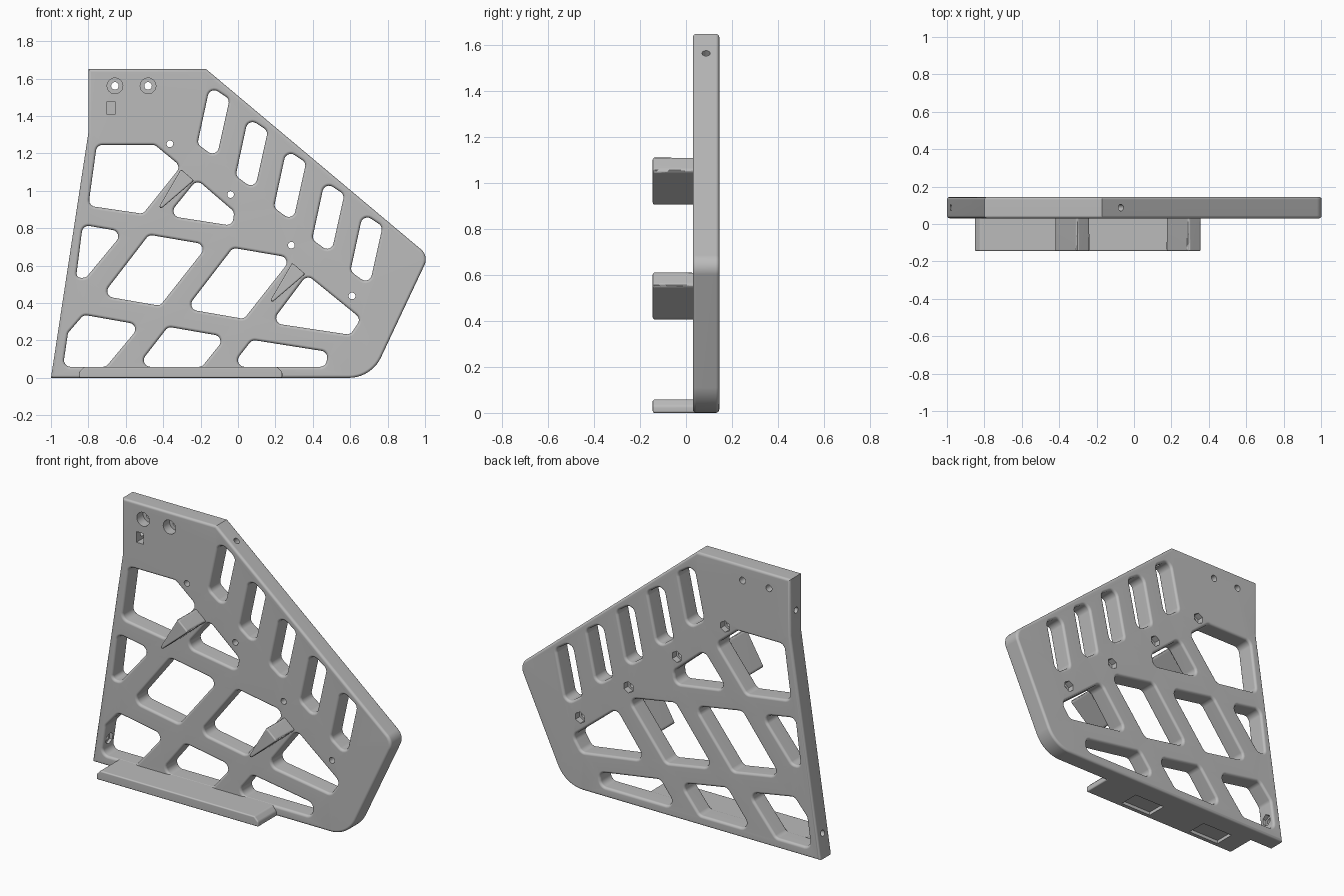
import bpy, bmesh
from math import pi, sin, cos, tan, atan2, radians
from mathutils import Vector

if "Cube" in bpy.data.objects:
    bpy.data.objects.remove(bpy.data.objects["Cube"])

FRONT, BACK, EDGE = 0.03, 0.145, 0.015
TAB_FRONT = -0.145

grey = bpy.data.materials.new("plain_grey")
grey.use_nodes = True
grey.diffuse_color = (0.5, 0.5, 0.5, 1)
grey.node_tree.nodes["Principled BSDF"].inputs["Base Color"].default_value = (0.5, 0.5, 0.5, 1)


def make_object(name, bm):
    bmesh.ops.recalc_face_normals(bm, faces=bm.faces)
    mesh = bpy.data.meshes.new(name)
    bm.to_mesh(mesh)
    bm.free()
    mesh.materials.append(grey)
    obj = bpy.data.objects.new(name, mesh)
    bpy.context.collection.objects.link(obj)
    return obj


def activate(obj):
    bpy.ops.object.select_all(action='DESELECT')
    obj.select_set(True)
    bpy.context.view_layer.objects.active = obj


def finish(obj):
    activate(obj)
    bpy.ops.object.shade_smooth_by_angle(angle=radians(32))
    obj.modifiers.new("even_shading", 'WEIGHTED_NORMAL').keep_sharp = True


def rounded(points, radii, steps=6):
    """Polygon in the x-z plane with its corners replaced by arcs."""
    points = [Vector(p) for p in points]
    if not isinstance(radii, (list, tuple)):
        radii = [radii] * len(points)
    out = []
    for i, (p, r) in enumerate(zip(points, radii)):
        before, after = points[i - 1] - p, points[(i + 1) % len(points)] - p
        if r == 0:
            out.append(p)
            continue
        half = before.angle(after) / 2
        r = min(r, 0.47 * min(before.length, after.length) * tan(half))
        d1, d2 = before.normalized(), after.normalized()
        centre = p + (d1 + d2).normalized() * r / sin(half)
        s, e = p + d1 * r / tan(half) - centre, p + d2 * r / tan(half) - centre
        a = atan2(s.y, s.x)
        turn = (atan2(e.y, e.x) - a + pi) % (2 * pi) - pi
        out += [centre + r * Vector((cos(a + turn * k / steps), sin(a + turn * k / steps)))
                for k in range(steps + 1)]
    return out


def offset(loop, amount):
    """Move every point sideways; positive goes left of the direction of travel."""
    out = []
    for i, p in enumerate(loop):
        a = (p - loop[i - 1]).normalized()
        b = (loop[(i + 1) % len(loop)] - p).normalized()
        n1, n2 = Vector((-a.y, a.x)), Vector((-b.y, b.x))
        out.append(p + (n1 + n2) * amount / (1 + n1.dot(n2)))
    return out


def ccw(loop):
    area = sum(loop[i - 1].x * p.y - p.x * loop[i - 1].y for i, p in enumerate(loop))
    return loop if area > 0 else loop[::-1]


def filleted(loop, side):
    """Wall rings with a soft edge at the front and the back."""
    loop = ccw(loop)
    arc = [(EDGE * (1 - sin(k * pi / 8)), EDGE * (1 - cos(k * pi / 8))) for k in range(5)]
    rings = [(offset(loop, side * i), FRONT + d) for i, d in arc]
    return rings + [(offset(loop, side * i), BACK - d) for i, d in reversed(arc)]


def circle(centre, r, hexagon=False, n=24):
    pts = []
    for k in range(n):
        a = 2 * pi * k / n
        q = r / cos((a + pi / 6) % (pi / 3) - pi / 6) if hexagon else r
        pts.append(Vector((centre[0] + q * cos(a), centre[1] + q * sin(a))))
    return pts


def prism(name, points, y0, y1, bevel=0.0):
    bm = bmesh.new()
    face = bm.faces.new([bm.verts.new((x, y0, z)) for x, z in points])
    ext = bmesh.ops.extrude_face_region(bm, geom=[face])["geom"]
    bmesh.ops.translate(bm, vec=(0, y1 - y0, 0),
                        verts=[v for v in ext if isinstance(v, bmesh.types.BMVert)])
    if bevel:
        edges = [e for e in bm.edges if any(v.co.y < y0 + 0.001 for v in e.verts)]
        bmesh.ops.bevel(bm, geom=edges, offset=bevel, segments=3, profile=0.5, affect='EDGES')
    return make_object(name, bm)


def rod(start, end, r, sides=20):
    start, end = Vector(start), Vector(end)
    axis = end - start
    bm = bmesh.new()
    bmesh.ops.create_cone(bm, cap_ends=True, segments=sides, radius1=r, radius2=r, depth=axis.length)
    bm.transform(axis.to_track_quat('Z', 'Y').to_matrix().to_4x4())
    bmesh.ops.translate(bm, verts=bm.verts, vec=(start + end) / 2)
    return make_object("cutter", bm)


def box(x0, x1, y0, y1, z0, z1):
    return prism("cutter", [(x0, z0), (x1, z0), (x1, z1), (x0, z1)], y0, y1)


def cut(obj, cutter):
    mod = obj.modifiers.new("cut", 'BOOLEAN')
    mod.operation, mod.solver, mod.object = 'DIFFERENCE', 'EXACT', cutter
    activate(obj)
    bpy.ops.object.modifier_apply(modifier=mod.name)
    bpy.data.objects.remove(cutter)


# Outline of the bracket plate
outline = rounded([(-1, 0), (0.713, 0), (1.02, 0.652), (-0.17, 1.65), (-0.8, 1.65), (-0.8, 1.31)],
                  [0, 0.19, 0.07, 0, 0, 0], 10)
walls = [filleted(outline, 1)]

# Lightening windows between the diagonal ribs
rhomb = [(-0.476, 0.765), (-0.16, 0.711), (-0.417, 0.385), (-0.727, 0.439)]
windows = [
    [(-0.755, 1.245), (-0.444, 1.245), (-0.305, 1.13), (-0.508, 0.877), (-0.8, 0.92)],
    [(-0.22, 1.06), (-0.02, 0.888), (-0.03, 0.813), (-0.375, 0.867)],
    [(-0.83, 0.818), (-0.61, 0.78), (-0.813, 0.535), (-0.866, 0.535)],
    rhomb,
    [(x + 0.449, z - 0.07) for x, z in rhomb],
    [(0.369, 0.551), (0.658, 0.316), (0.6, 0.23), (0.176, 0.294)],
    [(-0.825, 0.337), (-0.519, 0.283), (-0.706, 0.059), (-0.936, 0.059), (-0.909, 0.24)],
    [(-0.374, 0.273), (-0.064, 0.219), (-0.193, 0.059), (-0.54, 0.059)],
    [(0.075, 0.203), (0.481, 0.139), (0.47, 0.059), (-0.037, 0.059)],
]
# Row of slots along the sloping edge
windows += [[(x + 0.2045 * i, z - 0.17 * i) for x, z in
             [(-0.15, 1.56), (-0.045, 1.49), (-0.115, 1.175), (-0.217, 1.25)]] for i in range(5)]
walls += [filleted(rounded(w, 0.035), -1) for w in windows]

# Counterbored screw holes at the top
for x in (-0.658, -0.481):
    c = (x, 1.561)
    walls.append([(circle(c, 0.042), FRONT), (circle(c, 0.042), FRONT + 0.06),
                  (circle(c, 0.02), FRONT + 0.06), (circle(c, 0.02), BACK)])
# Bolt holes with hexagonal nut pockets at the back
for i in range(4):
    c = (-0.364 + 0.3245 * i, 1.251 - 0.271 * i)
    walls.append([(circle(c, 0.018), FRONT), (circle(c, 0.018), BACK - 0.04),
                  (circle(c, 0.03, True), BACK - 0.04), (circle(c, 0.03, True), BACK)])

# Bridge the wall rings and cap front and back
bm = bmesh.new()
caps = ([], [])
for rings in walls:
    rows = [[bm.verts.new((p.x, y, p.y)) for p in loop] for loop, y in rings]
    n = len(rows[0])
    for a, b in zip(rows, rows[1:]):
        for i in range(n):
            bm.faces.new((a[i - 1], a[i], b[i], b[i - 1]))
    for cap, row in zip(caps, (rows[0], rows[-1])):
        cap += [bm.edges.get((row[i - 1], row[i])) for i in range(n)]
for cap, side in zip(caps, (-1, 1)):
    bmesh.ops.triangle_fill(bm, use_beauty=True, use_dissolve=False, edges=cap, normal=(0, side, 0))
plate = make_object("bracket_plate", bm)

# Edge screw holes, their nut pockets and the small front pocket
mid = 0.0875
cut(plate, rod((-0.9, mid, 1.445), (-0.67, mid, 1.445), 0.018))
cut(plate, rod((-1.05, mid, 0.14), (-0.88, mid, 0.14), 0.018))
cut(plate, rod((-0.945, mid, 0.14), (-0.88, mid, 0.14), 0.035, 6))
cut(plate, rod((-0.043, mid, 1.598), (-0.13, mid, 1.494), 0.018))
cut(plate, box(-0.703, -0.655, 0, 0.115, 1.41, 1.475))
finish(plate)

# Foot ledge with chamfered ends and two shallow recesses underneath
ledge = prism("foot_ledge", [(-0.85, 0), (0.237, 0), (0.237, 0.03), (0.21, 0.058),
                             (-0.823, 0.058), (-0.85, 0.03)], TAB_FRONT, FRONT + 0.02, 0.008)
for x in (-0.62, -0.11):
    cut(ledge, box(x - 0.105, x + 0.105, -0.115, 0.01, -0.05, 0.02))
finish(ledge)

# Wedge-shaped support tabs
for i, name in enumerate(("upper_tab", "lower_tab")):
    shape = rounded([(-0.305 + 0.595 * i, 1.115 - 0.5 * i), (-0.235 + 0.595 * i, 1.055 - 0.5 * i),
                     (-0.445 + 0.595 * i, 0.875 - 0.5 * i)], 0.009, 4)
    finish(prism(name, shape, TAB_FRONT, FRONT + 0.02, 0.008))
